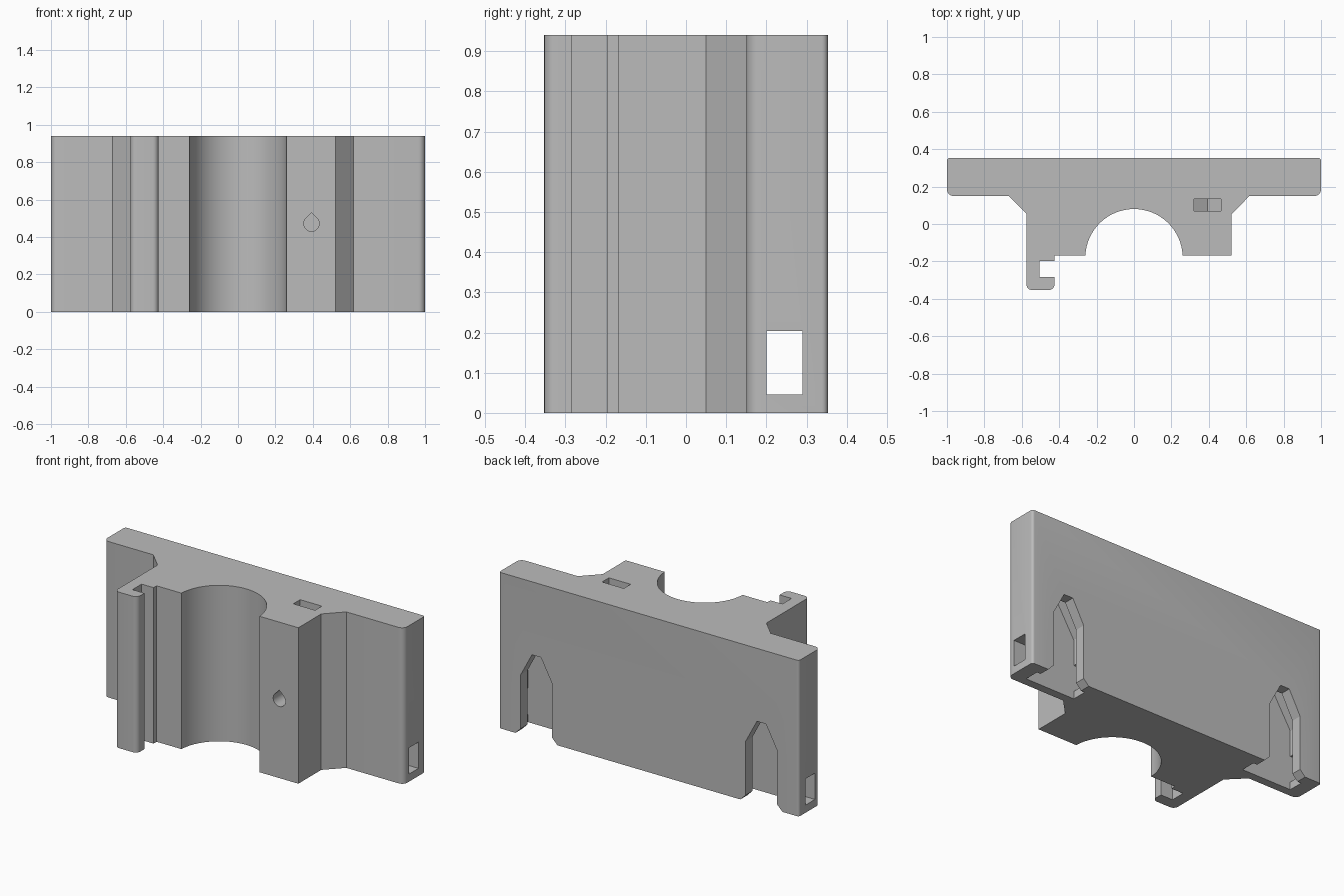
import bpy, bmesh
from math import cos, sin, pi, radians
from mathutils import Vector

cube = bpy.data.objects.get("Cube")
if cube:
    bpy.data.objects.remove(cube)

HEIGHT = 0.94
grey = bpy.data.materials.new("plain grey")
grey.use_nodes = True
colour = (0.5, 0.5, 0.5, 1)
grey.diffuse_color = colour
grey.node_tree.nodes["Principled BSDF"].inputs["Base Color"].default_value = colour


def arc(cx, cy, r, start, end, steps):
    """Points along an arc, angles in degrees."""
    angles = [radians(start + (end - start) * i / steps) for i in range(steps + 1)]
    return [(cx + r * cos(a), cy + r * sin(a)) for a in angles]


def rounded(before, corner, after, r, steps=6):
    """Points rounding a right-angled corner."""
    c = Vector(corner)
    u = (Vector(before) - c).normalized() * r
    v = (Vector(after) - c).normalized() * r
    turns = [pi / 2 * i / steps for i in range(steps + 1)]
    return [tuple(c + u * (1 - sin(t)) + v * (1 - cos(t))) for t in turns]


def prism(name, points, to_3d, sweep):
    """Extrude a flat outline along a vector."""
    bm = bmesh.new()
    face = bm.faces.new([bm.verts.new(to_3d(a, b)) for a, b in points])
    new = bmesh.ops.extrude_face_region(bm, geom=[face])["geom"]
    moved = [g for g in new if isinstance(g, bmesh.types.BMVert)]
    bmesh.ops.translate(bm, verts=moved, vec=sweep)
    bmesh.ops.recalc_face_normals(bm, faces=bm.faces)
    mesh = bpy.data.meshes.new(name)
    bm.to_mesh(mesh)
    bm.free()
    mesh.materials.append(grey)
    obj = bpy.data.objects.new(name, mesh)
    bpy.context.collection.objects.link(obj)
    return obj


def upright(name, points, y0, y1):
    """Outline in x and z, swept from y0 to y1."""
    return prism(name, points, lambda x, z: (x, y0, z), (0, y1 - y0, 0))


# Body outline: plate, cradle arch, side block and hook
outline = rounded((1, 0), (1, 0.353), (0, 0.353), 0.015)
outline += rounded((0, 0.353), (-1, 0.353), (-1, 0), 0.015)
outline += rounded((-1, 0.353), (-1, 0.15), (0, 0.15), 0.035)
outline += [(-0.67, 0.15), (-0.575, 0.055)]
outline += rounded((-0.575, 0), (-0.575, -0.353), (0, -0.353), 0.03)
outline += rounded((-0.575, -0.353), (-0.425, -0.353), (-0.425, 0), 0.03)
outline += [(-0.425, -0.284), (-0.505, -0.284), (-0.505, -0.197),
            (-0.425, -0.197), (-0.425, -0.168)]
outline += [(-0.26, -0.168)] + arc(0, -0.18, 0.26, 177, 3, 48) + [(0.26, -0.168)]
outline += [(0.52, -0.168), (0.52, 0.05), (0.617, 0.15)]
outline += rounded((0, 0.15), (1, 0.15), (1, 1), 0.035)
body = prism("bracket_body", outline, lambda x, y: (x, y, 0), (0, 0, HEIGHT))

# Nut pocket with a V-shaped floor, and the teardrop screw hole
cutters = [
    upright("nut_pocket_cutter", [(0.32, 1), (0.32, 0.433), (0.393, 0.39),
                                  (0.465, 0.433), (0.465, 1)], 0.07, 0.135),
    upright("screw_hole_cutter", arc(0.393, 0.472, 0.041, 145, 395, 24)
            + [(0.393, 0.53)], -0.3, 0.18),
    # Strap tunnel along the whole plate
    prism("tunnel_cutter", [(0.2, 0.046), (0.29, 0.046), (0.29, 0.204), (0.2, 0.204)],
          lambda y, z: (-1.1, y, z), (2.2, 0, 0)),
]

# T-shaped mounting slots in the back, open at the bottom
for side, x in (("left", 0.75), ("right", -0.75)):
    def mirrored(half):
        return [(x + a, z) for a, z in half] + [(x - a, z) for a, z in reversed(half)]
    neck = mirrored([(0.14, -0.05), (0.14, 0), (0.105, 0.035), (0.105, 0.36), (0.03, 0.5)])
    head = mirrored([(0.165, -0.05), (0.165, 0.36), (0.05, 0.55)])
    cutters.append(upright(side + "_slot_neck_cutter", neck, 0.25, 0.45))
    cutters.append(upright(side + "_slot_head_cutter", head, 0.2, 0.29))

for cutter in cutters:
    cutter.hide_render = True
    mod = body.modifiers.new(cutter.name, "BOOLEAN")
    mod.operation = "DIFFERENCE"
    mod.solver = "EXACT"
    mod.object = cutter

# Apply the cuts and remove the cutters
bpy.context.view_layer.objects.active = body
body.select_set(True)
for mod in list(body.modifiers):
    bpy.ops.object.modifier_apply(modifier=mod.name)
for cutter in cutters:
    bpy.data.objects.remove(cutter)
bpy.ops.object.shade_smooth_by_angle(angle=radians(25))
